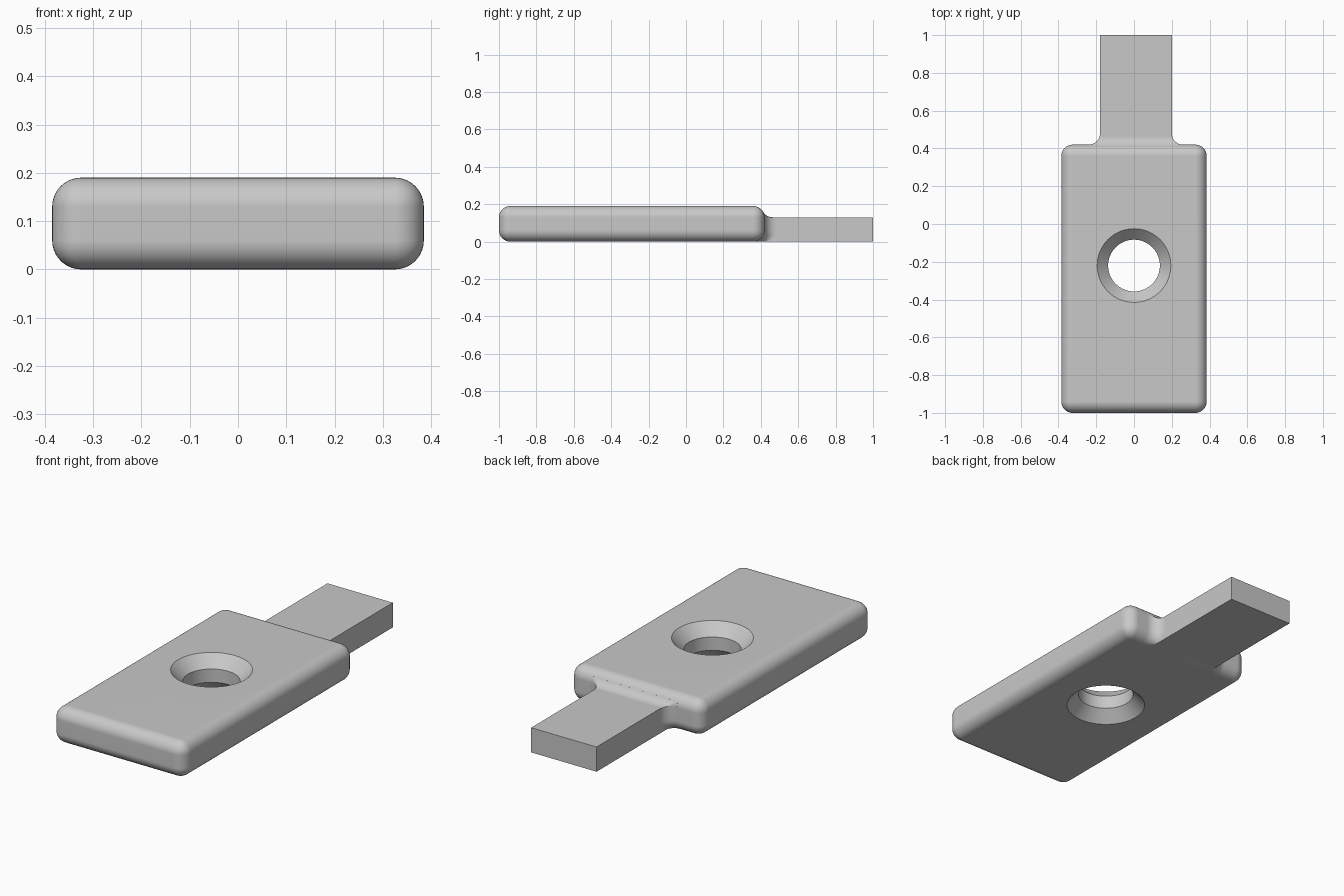
import bpy, bmesh, math

old = bpy.data.objects.get("Cube")
if old:
    bpy.data.objects.remove(old, do_unlink=True)

HALF_W, FRONT, BACK, TOP = 0.385, -1.0, 0.42, 0.19
TANG_L, TANG_R, TANG_TOP = -0.18, 0.20, 0.13
R = 0.06            # radius of every rounded edge
STEPS = 10

grey = bpy.data.materials.new("plain grey")
grey.use_nodes = True
grey.diffuse_color = (0.58, 0.58, 0.58, 1)
grey.node_tree.nodes["Principled BSDF"].inputs["Base Color"].default_value = grey.diffuse_color


def make_object(name, bm):
    bmesh.ops.recalc_face_normals(bm, faces=bm.faces)
    mesh = bpy.data.meshes.new(name)
    bm.to_mesh(mesh)
    bm.free()
    mesh.materials.append(grey)
    obj = bpy.data.objects.new(name, mesh)
    bpy.context.collection.objects.link(obj)
    return obj


def box(x0, x1, y0, y1, z0, z1):
    bm = bmesh.new()
    bmesh.ops.create_cube(bm, size=1)
    for v in bm.verts:
        v.co = (x0 if v.co.x < 0 else x1, y0 if v.co.y < 0 else y1, z0 if v.co.z < 0 else z1)
    return bm


def loft(rings):
    """Closed solid skinned through rings of equal length."""
    bm = bmesh.new()
    loops = [[bm.verts.new(p) for p in ring] for ring in rings]
    n = len(loops[0])
    for a, b in zip(loops, loops[1:]):
        for i in range(n):
            j = (i + 1) % n
            bm.faces.new((a[i], a[j], b[j], b[i]))
    bm.faces.new(loops[0])
    bm.faces.new(loops[-1])
    return bm


def activate(obj):
    bpy.ops.object.select_all(action='DESELECT')
    obj.select_set(True)
    bpy.context.view_layer.objects.active = obj


def smooth(obj):
    activate(obj)
    bpy.ops.object.shade_smooth_by_angle(angle=math.radians(30))


# Rounded body plate
body = make_object("body_plate", box(-HALF_W, HALF_W, FRONT, BACK, 0, TOP))
bevel = body.modifiers.new("rounded edges", 'BEVEL')
bevel.width = R
bevel.segments = STEPS

# Through hole, countersunk from both faces
profile = [(0.255, -R), (0.137, R), (0.137, TOP - R), (0.255, TOP + R)]
profile[0] = (0.195 + 0.058, -R)
profile[3] = (0.195 + 0.058, TOP + R)
hole_rings = [[(r * math.cos(a), -0.22 + r * math.sin(a), z)
               for a in (math.tau * i / 64 for i in range(64))] for r, z in profile]
cutter = make_object("hole_cutter", loft(hole_rings))
cutter.hide_render = True
cut = body.modifiers.new("hole", 'BOOLEAN')
cut.operation = 'DIFFERENCE'
cut.solver = 'EXACT'
cut.object = cutter
activate(body)
for name in ("rounded edges", "hole"):
    bpy.ops.object.modifier_apply(modifier=name)
bpy.data.objects.remove(cutter, do_unlink=True)
smooth(body)
body.modifiers.new("even shading", 'WEIGHTED_NORMAL').keep_sharp = True

# Tang at the back
make_object("tang", box(TANG_L, TANG_R, BACK - 0.02, 1, 0, TANG_TOP))


# Collar that blends the tang into the rounded back of the body
def body_back(z):
    d = max(R - z, z - (TOP - R), 0)
    return BACK - R + math.sqrt(max(R * R - d * d, 0))


def collar_ring(z, limit):
    y = body_back(z)
    arc = []
    for i in range(STEPS + 1):
        a = math.pi / 2 * i / STEPS
        arc.append((R * (1 - math.sin(a)), min(y + R * (1 - math.cos(a)), limit)))
    right = [(TANG_R + dx, py, z) for dx, py in arc]
    left = [(TANG_L - dx, py, z) for dx, py in reversed(arc)]
    return [(TANG_R + R, y - 0.02, z)] + right + left + [(TANG_L - R, y - 0.02, z)]


lower = [R * (1 - math.cos(math.pi / 2 * i / STEPS)) for i in range(STEPS + 1)]
rings = [collar_ring(z, 1) for z in lower + [TANG_TOP - 0.001]]
centre_y = BACK - R + R * math.sqrt(3)
for i in range(STEPS + 1):
    a = math.pi / 3 * i / STEPS
    rings.append(collar_ring(TANG_TOP + R * (1 - math.cos(a)), centre_y - R * math.sin(a)))
smooth(make_object("tang_collar", loft(rings)))
